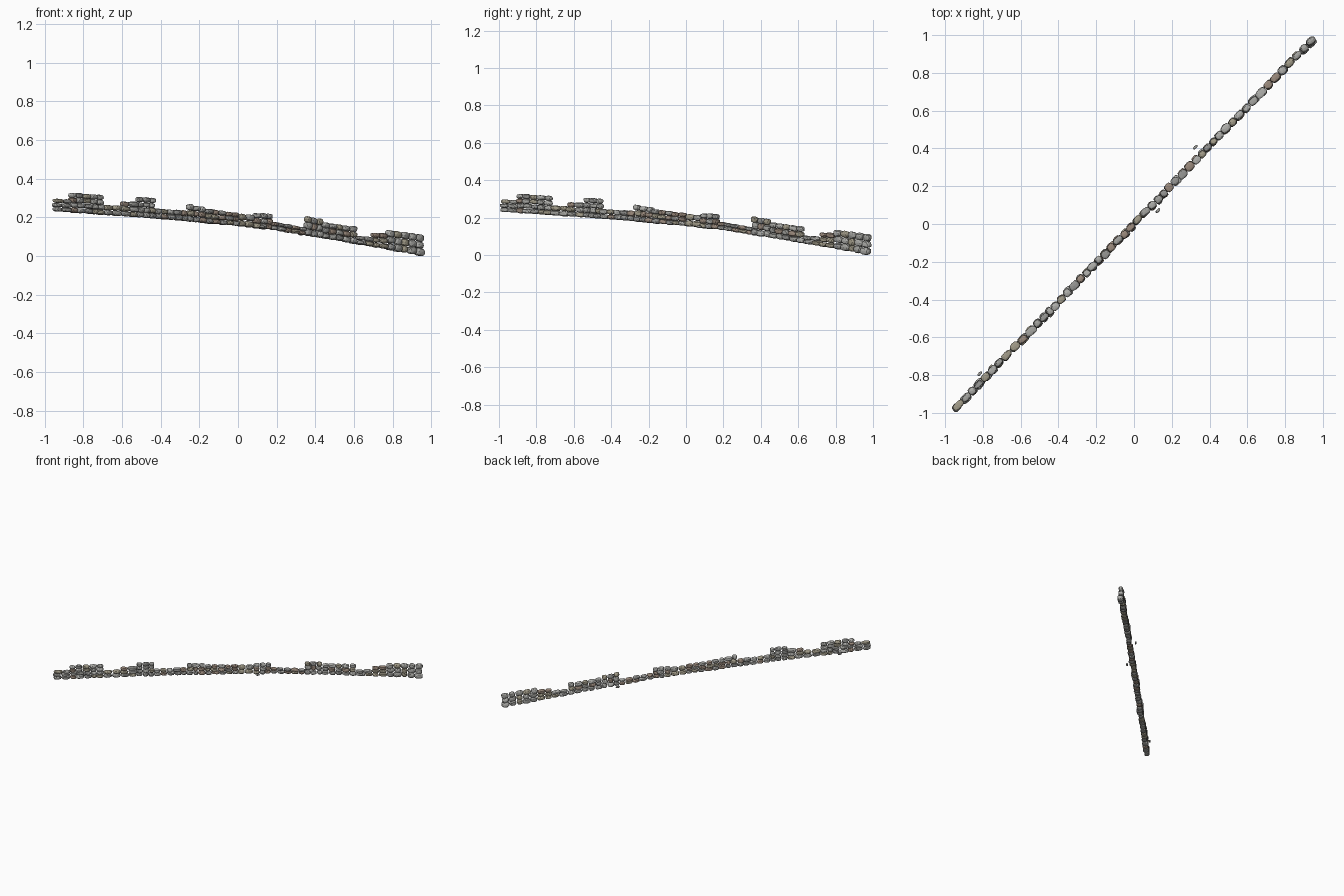
import bpy, bmesh, math, random
from mathutils import Matrix, Vector

if "Cube" in bpy.data.objects:
    bpy.data.objects.remove(bpy.data.objects["Cube"])

random.seed(7)
SLOPE = 1.033
ANGLE = math.atan(SLOPE)
STRETCH = math.hypot(1, SLOPE)      # wall length per unit of x

# ground line under the wall: (x, z)
GROUND = [(-0.96, 0.235), (-0.4, 0.195), (0.0, 0.158), (0.2, 0.135),
          (0.35, 0.11), (0.6, 0.068), (0.96, 0.002)]
# ruined wall stretches: x start, x end, height at start, height at end, courses
STRETCHES = [(-0.955, -0.87, .065, .068, 3), (-0.87, -0.695, .103, .102, 4),
             (-0.695, -0.61, .052, .053, 2), (-0.61, -0.525, .074, .078, 3),
             (-0.525, -0.435, .105, .105, 4), (-0.435, -0.265, .050, .056, 2),
             (-0.265, -0.17, .090, .082, 3), (-0.17, 0.0, .075, .068, 3),
             (0.0, 0.08, .064, .066, 2), (0.08, 0.17, .078, .083, 3),
             (0.17, 0.345, .042, .040, 2), (0.345, 0.435, .100, .098, 3),
             (0.435, 0.61, .082, .088, 3), (0.61, 0.695, .042, .048, 2),
             (0.695, 0.77, .071, .083, 3), (0.77, 0.955, .102, .110, 3)]
COLORS = [(.36, .36, .34), (.43, .43, .41), (.30, .30, .29), (.36, .33, .25), (.32, .25, .20)]

mats = []
for i, c in enumerate(COLORS):
    m = bpy.data.materials.new("stone_tone_%d" % i)
    m.diffuse_color = (*c, 1)
    m.use_nodes = True
    m.node_tree.nodes["Principled BSDF"].inputs["Base Color"].default_value = m.diffuse_color
    mats.append(m)


def ground(x):
    for (x0, z0), (x1, z1) in zip(GROUND, GROUND[1:]):
        if x <= x1:
            return z0 + (z1 - z0) * (x - x0) / (x1 - x0)
    return GROUND[-1][1]


def add_stone(bm, x, off, z, size, tilt, tone):
    """Rounded, slightly irregular boulder placed along the wall line."""
    verts = bmesh.ops.create_icosphere(bm, subdivisions=2, radius=1)["verts"]
    lean = Vector([random.uniform(-.1, .1) for _ in range(3)])
    for v in verts:
        p = Vector([math.copysign(abs(a) ** 0.72, a) for a in v.co])
        k = 0.9 + random.uniform(-.05, .05) + lean.dot(p)
        v.co = Vector([max(-1, min(1, a * k * 1.06)) for a in p])
    pos = Vector((x - off * math.sin(ANGLE), SLOPE * x + off * math.cos(ANGLE), z))
    rot = (Matrix.Rotation(ANGLE + random.uniform(-.08, .08), 4, 'Z')
           @ Matrix.Rotation(tilt, 4, 'Y'))
    mat = Matrix.Translation(pos) @ rot @ Matrix.Diagonal((*[s / 2 for s in size], 1))
    bmesh.ops.transform(bm, matrix=mat, verts=verts)
    for f in {f for v in verts for f in v.link_faces}:
        f.material_index = tone


def make_object(bm, name):
    me = bpy.data.meshes.new(name)
    for m in mats:
        me.materials.append(m)
    bm.to_mesh(me)
    bm.free()
    ob = bpy.data.objects.new(name, me)
    bpy.context.collection.objects.link(ob)
    return ob


# wall stretches, each laid in courses
parts = []
for n, (x0, x1, h0, h1, rows) in enumerate(STRETCHES):
    bm = bmesh.new()
    count = max(2, round((x1 - x0) / 0.036))
    brown = -0.45 < (x0 + x1) / 2 < 0.3
    for r in range(rows):
        cuts = [x0 + (x1 - x0) * i / count for i in range(count + 1)]
        for i in range(1, count):
            cuts[i] += random.uniform(-.006, .006)
        for a, b in zip(cuts, cuts[1:]):
            x = (a + b) / 2
            t = (x - x0) / (x1 - x0)
            row_h = (h0 + (h1 - h0) * t) / rows
            slope = (ground(x + .02) - ground(x - .02)) / (.04 * STRETCH)
            tone = random.choices(range(5), (3, 3, 2, 3, 4 if brown else .7))[0]
            add_stone(bm, x, random.uniform(-.003, .003), ground(x) + row_h * (r + .5),
                      ((b - a) * STRETCH * 1.05,
                       random.uniform(.040, .052) - .003 * r,
                       row_h * random.uniform(1.05, 1.2)),
                      -math.atan(slope), tone)
    parts.append(make_object(bm, "wall_stretch_%02d" % (n + 1)))

# loose stones fallen beside the wall: x on the line, sideways offset
bm = bmesh.new()
for x, off in [(0.36, 0.05), (0.097, -0.042), (-0.79, 0.035)]:
    add_stone(bm, x, off, ground(x) + .008, (.032, .016, .016), .1, 0)
parts.append(make_object(bm, "fallen_stones"))

# rest the lowest stone on the ground
low = min(v.co.z for o in parts for v in o.data.vertices)
for o in parts:
    o.data.transform(Matrix.Translation((0, 0, -low)))
